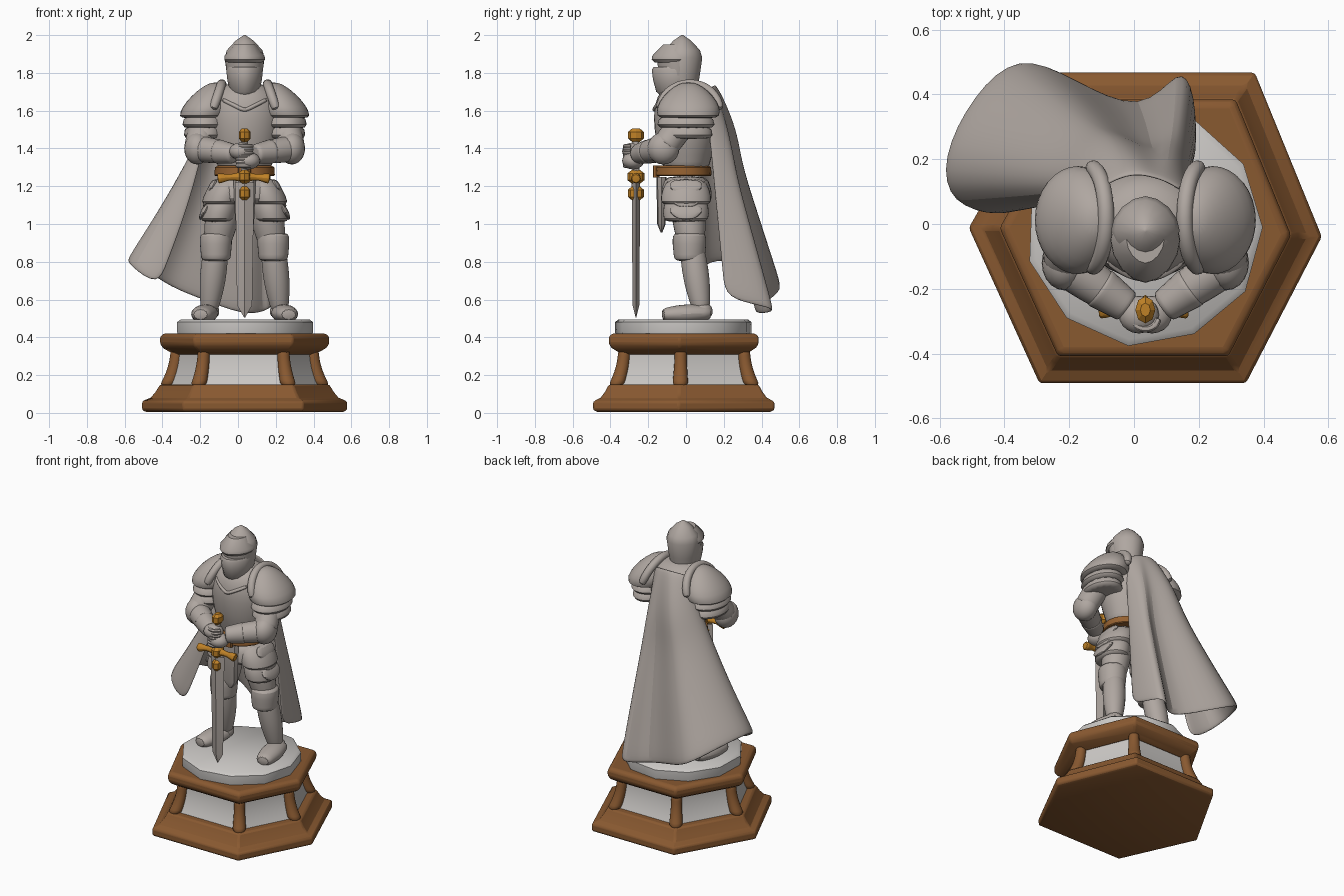
import bpy, bmesh, math, random
from mathutils import Vector, Matrix

if "Cube" in bpy.data.objects:
    bpy.data.objects.remove(bpy.data.objects["Cube"], do_unlink=True)
random.seed(4)
CENTRE = 0.035  # centre line of the figure


def material(name, *colour):
    mat = bpy.data.materials.new(name)
    mat.use_nodes = True
    mat.diffuse_color = (*colour, 1)
    mat.node_tree.nodes["Principled BSDF"].inputs["Base Color"].default_value = (*colour, 1)
    return mat


STEEL = material("grey_steel", .43, .385, .355)
STONE = material("pale_stone", .6, .58, .56)
WOOD = material("brown_wood", .25, .1, .03)
LEATHER = material("tan_leather", .3, .12, .03)
GOLD = material("gold", .52, .22, .02)


def finish(name, bm, mat, smooth_levels=0, angle=40):
    """Turn a bmesh into a shaded object on the centre line."""
    bmesh.ops.recalc_face_normals(bm, faces=bm.faces)
    mesh = bpy.data.meshes.new(name)
    bm.to_mesh(mesh)
    bm.free()
    mesh.materials.append(mat)
    obj = bpy.data.objects.new(name, mesh)
    bpy.context.collection.objects.link(obj)
    obj.location.x = CENTRE
    bpy.ops.object.select_all(action="DESELECT")
    obj.select_set(True)
    bpy.context.view_layer.objects.active = obj
    bpy.ops.object.shade_smooth_by_angle(angle=math.radians(angle))
    if smooth_levels:
        subsurf = obj.modifiers.new("smooth", "SUBSURF")
        subsurf.levels = subsurf.render_levels = smooth_levels
    return obj


def bridge(bm, rows, closed=True):
    count = len(rows[0])
    for low, high in zip(rows, rows[1:]):
        for i in range(count if closed else count - 1):
            j = (i + 1) % count
            bm.faces.new((low[i], low[j], high[j], high[i]))
    if closed:
        bm.faces.new(rows[0])
        bm.faces.new(rows[-1])


def ring(count, pinch=1):
    """Unit outline: pinch above one gives points, below one gives a box."""
    def bend(value):
        return math.copysign(abs(value) ** pinch, round(value, 6))
    angles = [i * math.tau / count for i in range(count)]
    return [(bend(math.cos(a)), bend(math.sin(a))) for a in angles]


def turned(name, mat, profile, x=0, y=0, depth=1, lean=0, side=1, outline=ring(16), smooth_levels=1, angle=40):
    """Stack horizontal outlines from (height, radius) pairs."""
    bm = bmesh.new()
    start = profile[0][0]
    rows = [[bm.verts.new((side * (x + lean * (z - start) + r * u), y + r * depth * v, z))
             for u, v in outline] for z, r in profile]
    bridge(bm, rows)
    return finish(name, bm, mat, smooth_levels, angle)


def tube(name, mat, points, radii, side=1, flat=1, count=12):
    """Sweep a round section along a path."""
    bm = bmesh.new()
    points = [Vector(p) for p in points]
    rows = []
    for k, (point, radius) in enumerate(zip(points, radii)):
        along = (points[min(k + 1, len(points) - 1)] - points[max(k - 1, 0)]).normalized()
        across = along.cross(Vector((.01, 0, 1))).normalized()
        up = across.cross(along)
        row = []
        for u, v in ring(count):
            p = point + radius * (across * u + up * v * flat)
            row.append(bm.verts.new((p.x * side, p.y, p.z)))
        rows.append(row)
    bridge(bm, rows)
    return finish(name, bm, mat, 1)


def limb(name, start, end, first, last, bulge=0, **options):
    """Tapered tube between two joints, fuller in the middle."""
    steps = [k / 6 for k in range(7)]
    points = [Vector(start).lerp(Vector(end), t) for t in steps]
    radii = [first + (last - first) * t + bulge * math.sin(math.pi * t) for t in steps]
    return tube(name, STEEL, points, radii, **options)


def blob(name, mat, centre, radii, side):
    bm = bmesh.new()
    bmesh.ops.create_uvsphere(bm, u_segments=20, v_segments=12, radius=1)
    x, y, z = centre
    bm.transform(Matrix.Translation((x * side, y, z)) @ Matrix.Diagonal((*radii, 1)))
    return finish(name, bm, mat)


# Hexagonal plinth with panels flaring at the foot, and corner posts
HEXAGON = [(1, -.05), (.62, .88), (-.5, .88), (-1, 0), (-.6, -.88), (.57, -.88)]


def hexagon(name, mat, profile):
    obj = turned(name, mat, profile, y=-.012, outline=HEXAGON, smooth_levels=0, angle=25)
    bevel = obj.modifiers.new("soft_edges", "BEVEL")
    bevel.width, bevel.segments = .01, 2


waist = [(.14 + .2 * k / 6, (1 - k / 6) ** 2) for k in range(7)]
hexagon("plinth_foot", WOOD, [(.005, .52), (.015, .545), (.06, .545), (.08, .5), (.11, .475), (.15, .45)])
hexagon("plinth_panels", STONE, [(z, .355 + .05 * flare) for z, flare in waist])
hexagon("plinth_cornice", WOOD, [(.31, .365), (.325, .4), (.345, .435), (.365, .45), (.405, .45), (.42, .43)])
for number, (hx, hy) in enumerate(HEXAGON, start=1):
    bm = bmesh.new()
    rows = []
    for z, flare in waist:
        reach, width = .36 + .05 * flare, .034 + .012 * flare
        rows.append([bm.verts.new((hx * reach + u * width, hy * reach + v * width - .01, z)) for u, v in ring(10)])
    bridge(bm, rows)
    finish(f"plinth_post_{number}", bm, WOOD, 1)

# Rough stone disc underfoot
rough = [(u * f, v * f) for u, v in ring(11) for f in [random.uniform(.97, 1.01)]]
turned("stone_ground", STONE, [(.41, .365), (.43, .37), (.48, .37), (.495, .35)], y=-.01, outline=rough,
       smooth_levels=0)

# Torso armour and belt
turned("cuirass", STEEL, [(1.26, .14), (1.33, .15), (1.4, .18), (1.5, .2), (1.6, .205), (1.68, .18), (1.72, .14),
                          (1.75, .08)], depth=.86)
turned("gorget", STEEL, [(1.65, .12), (1.69, .11), (1.74, .09)], y=-.015, depth=1.1)
ridge = [.03 * k for k in range(-4, 5)]
tube("chest_ridge", STEEL, [(x, 4 * x * x - .168, 1.6 + abs(x) / 2) for x in ridge], [.012] * len(ridge), count=8)
turned("belt", LEATHER, [(1.255, .155), (1.26, .16), (1.3, .157), (1.31, .14)], y=-.015, depth=.94, smooth_levels=0)
turned("belt_buckle", LEATHER, [(1.245, .035), (1.31, .035)], y=-.158, depth=.5, outline=ring(8, .5),
       smooth_levels=0)
turned("fauld", STEEL, [(1.1, .15), (1.13, .195), (1.2, .18), (1.26, .15)], depth=.75)
turned("front_tasset", STEEL, [(.955, .01), (1, .05), (1.25, .06)], y=-.13, depth=.45, outline=ring(8, .8),
       smooth_levels=0)

# Helmet: pointed skull, face plate, lower visor and overhanging brow
pointed = ring(16, 1.12)


def helmet_part(name, profile, y, depth):
    turned(f"helmet_{name}", STEEL, profile, y=y, depth=depth, outline=pointed, smooth_levels=0)


helmet_part("skull", [(1.67, .07), (1.78, .092), (1.88, .106), (1.92, .094), (1.97, .048), (2, .005)], -.02, 1)
helmet_part("face", [(1.78, .09), (1.82, .098), (1.87, .102)], -.045, 1.05)
helmet_part("visor", [(1.68, .06), (1.7, .078), (1.76, .091), (1.815, .097), (1.83, .09)], -.06, 1.25)
helmet_part("brow", [(1.855, .095), (1.87, .108), (1.89, .106), (1.95, .058)], -.05, 1.22)

# Paired limbs and armour
SHOULDER, ELBOW, WRIST = (.21, 0, 1.56), (.25, -.12, 1.4), (.05, -.26, 1.37)
HIP, KNEE, ANKLE = (.09, 0, 1.18), (.15, .03, .88), (.19, .085, .52)
CUFF = Vector(ELBOW).lerp(Vector(WRIST), .5)
SWORD = -.265
for side, word in ((1, "left"), (-1, "right")):
    def plate(name, profile, **options):
        turned(f"{word}_{name}", STEEL, profile, side=side, **options)

    # Shoulder plates
    plate("pauldron", [(1.56, .1), (1.565, .135), (1.62, .135), (1.68, .105), (1.73, .06), (1.75, .02)],
          x=.22, y=.012, depth=1.28, lean=-.35)
    for k, name in enumerate(("lower", "middle")):
        z = 1.45 + .055 * k
        plate(f"{name}_lame", [(z, .09), (z + .01, .115 + .012 * k), (z + .09, .1)], x=.215, depth=1.33)
    arc = [math.pi * k / 8 for k in range(9)]
    tube(f"{word}_neck_guard", STEEL, [(.17 - .05 * math.sin(a), .02 - .16 * math.cos(a), 1.6 + .145 * math.sin(a))
                                       for a in arc], [.026] * len(arc), side=side)

    # Arms and hands
    limb(f"{word}_upper_arm", SHOULDER, ELBOW, .08, .075, side=side)
    blob(f"{word}_elbow_cop", STEEL, ELBOW, (.07, .085, .085), side)
    limb(f"{word}_forearm", ELBOW, WRIST, .072, .045, .008, side=side)
    limb(f"{word}_gauntlet_cuff", CUFF, WRIST, .07, .052, side=side)
    grip = 1.36 - side * .025
    blob(f"{word}_hand", STEEL, (.02, SWORD - .015, grip), (.062, .058, .046), side)
    for k in range(4):
        z = grip + .027 - .018 * k
        tube(f"{word}_finger_{k + 1}", STEEL, [(.04 * math.cos(a), SWORD - .025 - .035 * math.sin(a), z) for a in arc],
             [.013] * len(arc), side=side, count=6)

    # Hip plates
    plate("upper_tasset", [(1.1, .08), (1.11, .11), (1.18, .1), (1.25, .075)], x=.13, depth=1.3, lean=-.3)
    plate("lower_tasset", [(1.01, .07), (1.02, .097), (1.09, .095), (1.16, .08)], x=.145, depth=1.3, lean=-.2)
    for k in range(3):
        z = 1.02 + .065 * k
        plate(f"hip_scale_{k + 1}", [(z, .008), (z + .04, .025), (z + .09, .02)], x=.235 - .02 * k, depth=4,
              lean=-.5)

    # Legs and boots
    limb(f"{word}_thigh", HIP, KNEE, .085, .07, .015, side=side)
    plate("knee_cop", [(.8, .05), (.815, .08), (.83, .08), (.9, .088), (.94, .086), (.955, .07)], x=.152, y=.018,
          depth=1.05)
    limb(f"{word}_greave", KNEE, ANKLE, .067, .042, .017, side=side)
    plate("ankle_guard", [(.5, .06), (.55, .058), (.58, .046)], x=.19, y=.085)
    limb(f"{word}_boot", (.19, .135, .53), (.235, -.13, .52), .05, .045, .024, side=side, flat=.72)

# Sword, point down
turned("sword_blade", STEEL, [(.505, .003), (.57, .04), (1.22, .05)], y=SWORD, depth=.45, outline=ring(4),
       smooth_levels=0, angle=20)
turned("sword_grip", STEEL, [(1.25, .02), (1.45, .017)], y=SWORD, smooth_levels=0)
span = [k / 8 for k in range(-8, 9)]
tube("sword_guard", GOLD, [(.14 * t - .005, SWORD, 1.25 - .01 * t * t) for t in span],
     [.018 + .013 * math.cos(math.pi * t) ** 2 for t in span], count=8)


def fitting(name, low, high, radius):
    """Faceted gold knob on the sword."""
    edge = (high - low) / 4
    turned(name, GOLD, [(low, radius / 2), (low + edge, radius), (high - edge, radius), (high, radius / 2)],
           y=SWORD, depth=1.35, outline=ring(8), smooth_levels=0, angle=20)


fitting("guard_block", 1.215, 1.285, .034)
fitting("sword_pommel", 1.435, 1.505, .031)
fitting("blade_ornament", 1.125, 1.2, .031)

# Wind-blown cape, from the shoulders down to a waving hem
HEM = [(-.42, .03, .66), (-.57, .06, .77), (-.6, .2, .82), (-.5, .4, .76), (-.36, .53, .66), (-.2, .45, .6),
       (.03, .33, .51), (.14, .49, .53), (.185, .42, .56), (.185, .2, .6)]
bm = bmesh.new()
rows = []
for t in [k / 8 for k in range(9)]:
    row = []
    for i, hem in enumerate(HEM):
        across = i / (len(HEM) - 1)
        arch = math.sin(math.pi * across)
        top = Vector((.28 * across - .125, .1 + .05 * arch, 1.71 + .03 * arch))
        p = top.lerp(Vector(hem), t)
        p.x += .035 * math.sin(math.pi * t) * (1 - across) - CENTRE
        p.y += .03 * arch * math.sin(math.pi * min(1, t * 2.5))
        row.append(bm.verts.new(p))
    rows.append(row)
bridge(bm, rows, closed=False)
cape = finish("cape", bm, STEEL, 0, 60)
cloth = cape.modifiers.new("cloth", "SOLIDIFY")
cloth.thickness, cloth.offset = .022, 0
cape.modifiers.new("smooth", "SUBSURF").levels = 2
